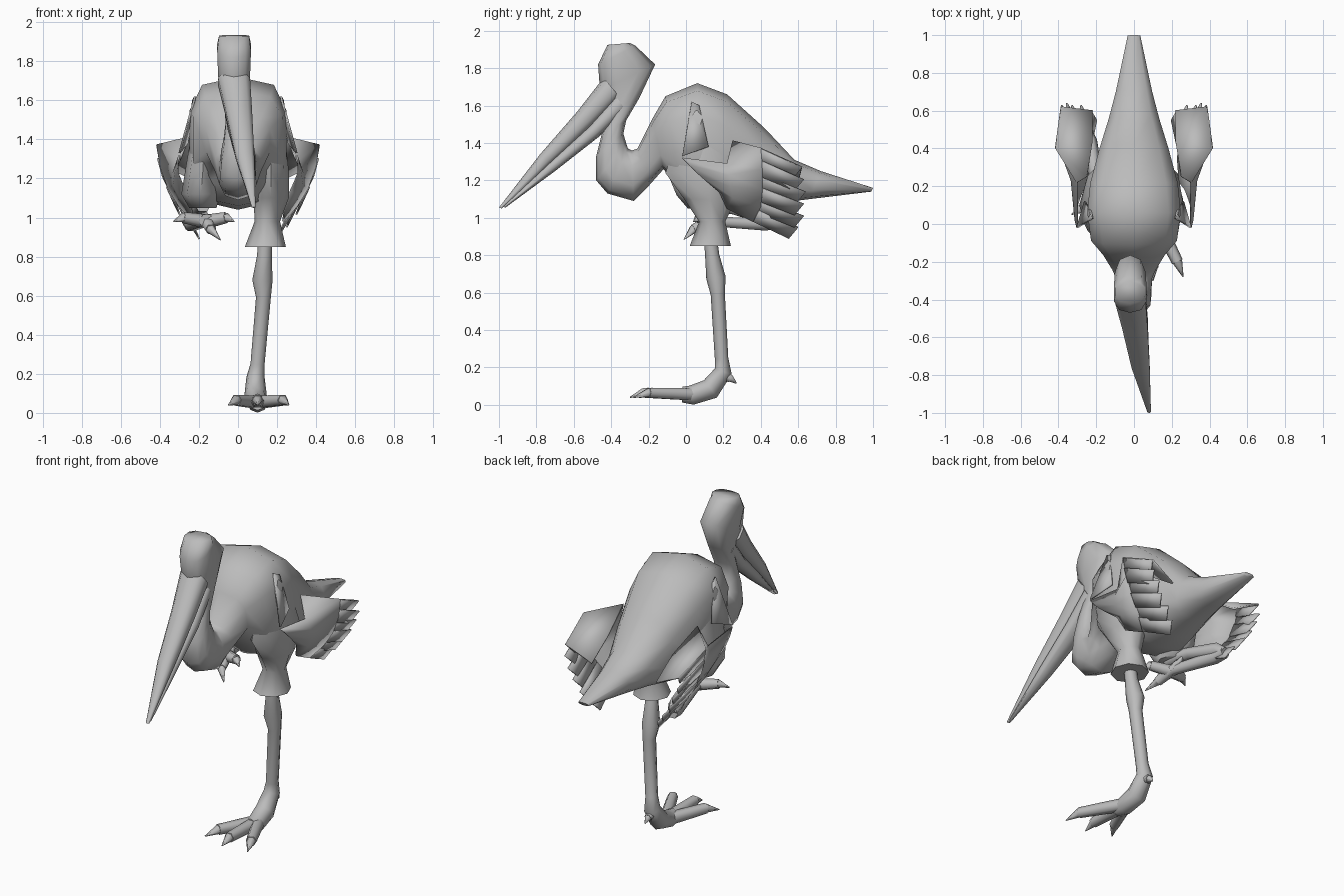
import bpy, bmesh, math
from mathutils import Vector

cube = bpy.data.objects.get("Cube")
if cube:
    bpy.data.objects.remove(cube)

grey = bpy.data.materials.new("plain_grey")
grey.use_nodes = True
COL = (0.5, 0.5, 0.5, 1)
grey.diffuse_color = COL
grey.node_tree.nodes["Principled BSDF"].inputs["Base Color"].default_value = COL


def make(name, bm, angle=70, thick=0):
    bmesh.ops.recalc_face_normals(bm, faces=bm.faces)
    me = bpy.data.meshes.new(name)
    bm.to_mesh(me)
    bm.free()
    me.materials.append(grey)
    ob = bpy.data.objects.new(name, me)
    bpy.context.collection.objects.link(ob)
    if thick:
        mod = ob.modifiers.new("thickness", "SOLIDIFY")
        mod.thickness, mod.offset = thick, 0
    bpy.ops.object.select_all(action="DESELECT")
    ob.select_set(True)
    bpy.context.view_layer.objects.active = ob
    bpy.ops.object.shade_smooth_by_angle(angle=math.radians(angle))


def skin(bm, rings):
    """Bridge successive rings of points and cap both ends."""
    vs = [[bm.verts.new(p) for p in r] for r in rings]
    n = len(vs[0])
    for a, b in zip(vs, vs[1:]):
        for i in range(n):
            bm.faces.new((a[i], a[(i + 1) % n], b[(i + 1) % n], b[i]))
    bm.faces.new(vs[0])
    bm.faces.new(vs[-1][::-1])


def section(x, y1, z1, y2, z2, w, power=0.8, n=10):
    """Rounded section hung between an upper and a lower outline point."""
    top, low = Vector((x, y1, z1)), Vector((x, y2, z2))
    mid, half = (top + low) / 2, (top - low) / 2
    ring = []
    for i in range(n):
        a = math.tau * i / n + math.pi / 2
        c, s = math.cos(a), math.sin(a)
        c = math.copysign(abs(c) ** power, c)
        s = math.copysign(abs(s) ** power, s)
        ring.append(mid + Vector((w * c, 0, 0)) + half * s)
    return ring


def tube(bm, path, n=6):
    """Tapered limb along (x, y, z, radius) points."""
    pts = [Vector(p[:3]) for p in path]
    rings = []
    for i, p in enumerate(pts):
        d = (pts[min(i + 1, len(pts) - 1)] - pts[max(i - 1, 0)]).normalized()
        u = Vector((1, 0, 0))
        u = (u - d * u.dot(d)).normalized()
        v = d.cross(u)
        r = path[i][3]
        rings.append([p + (u * math.cos(math.tau * k / n) + v * math.sin(math.tau * k / n)) * r
                      for k in range(n)])
    skin(bm, rings)


# Body, tail, curved neck and head as one continuous form
bm = bmesh.new()
skin(bm, [section(*r) for r in (
    (0, 1.0, 1.16, .99, 1.14, .035),
    (0, .72, 1.25, .66, 1.10, .10),
    (0, .58, 1.31, .50, 1.08, .14),
    (0, .42, 1.48, .34, 1.05, .19, .7),
    (0, .22, 1.66, .20, 1.04, .24, .65),
    (0, .06, 1.72, .06, 1.06, .255, .62),
    (0, -.11, 1.65, -.03, 1.15, .235, .65),
    (0, -.18, 1.53, -.12, 1.26, .17, .7),
    (0, -.26, 1.37, -.20, 1.17, .12),
    (0, -.29, 1.36, -.28, 1.09, .10),
    (0, -.31, 1.37, -.42, 1.13, .095),
    (0, -.32, 1.40, -.48, 1.20, .09),
    (0, -.335, 1.45, -.48, 1.33, .075),
    (0, -.32, 1.52, -.45, 1.45, .065),
    (-.01, -.25, 1.64, -.40, 1.58, .065),
    (-.02, -.165, 1.82, -.46, 1.68, .085),
    (-.02, -.27, 1.92, -.47, 1.82, .09),
    (-.02, -.30, 1.935, -.42, 1.925, .08))])
make("body_neck_head", bm, 85)

# Long bill in two halves with a narrow gap between them
for name, rows in (
    ("upper_bill", ((-.02, -.44, 1.75, -.35, 1.64, .085),
                    (.005, -.58, 1.57, -.50, 1.49, .07),
                    (.035, -.78, 1.34, -.72, 1.29, .05),
                    (.08, -1.0, 1.055, -.985, 1.05, .01))),
    ("lower_bill", ((-.01, -.38, 1.66, -.32, 1.57, .07),
                    (.01, -.52, 1.49, -.47, 1.43, .065),
                    (.04, -.74, 1.29, -.70, 1.25, .042),
                    (.08, -.98, 1.06, -.965, 1.055, .008)))):
    bm = bmesh.new()
    skin(bm, [section(*r) for r in rows])
    make(name, bm)

# Wings: arm strap, covering sheet, and separate flight feathers
STRAP = ((.22, .03, 1.62), (.23, .07, 1.60), (.30, -.02, 1.33), (.26, .12, 1.38))
LEAD = ((.30, -.02, 1.32), (.31, .02, 1.28), (.31, .07, 1.23), (.29, .13, 1.18), (.27, .18, 1.14))
ELBOW = ((.30, .22, 1.29), (.33, .23, 1.23), (.33, .24, 1.17), (.30, .25, 1.11), (.24, .22, 1.05))
MID = ((.415, .40, 1.37), (.395, .41, 1.26), (.355, .41, 1.15), (.30, .40, 1.06), (.23, .36, .98))
TIPS = ((.385, .62, 1.27), (.375, .63, 1.205), (.355, .64, 1.14),
        (.32, .63, 1.075), (.28, .63, 1.01), (.22, .60, .95))
INNER = ((.25, .25, 1.41), (.22, .44, 1.30), (.22, .60, 1.19))

for side, s in (("left", 1), ("right", -1)):
    def P(p):
        return Vector((p[0] * s, p[1], p[2]))

    bm = bmesh.new()
    a, b, c, d = [bm.verts.new(P(p)) for p in STRAP]
    bm.faces.new((a, b, d, c))
    cols = [[bm.verts.new(P(p)) for p in col] for col in (LEAD, ELBOW, MID)]
    for u, v in zip(cols, cols[1:]):
        for i in range(len(u) - 1):
            bm.faces.new((u[i], u[i + 1], v[i + 1], v[i]))
    # upper fold between the wing ridge and the flank
    ridge = cols[2][0]
    i0, i1, i2 = [bm.verts.new(P(p)) for p in INNER]
    tip = bm.verts.new(P(TIPS[0]))
    bm.faces.new((i0, cols[1][0], ridge))
    bm.faces.new((i0, i1, ridge))
    bm.faces.new((i1, i2, tip, ridge))
    make(side + "_wing", bm, 40, .01)

    bm = bmesh.new()
    n = len(TIPS)
    for k in range(n):
        ends = []
        for t in (max(k - .1, 0), min(k + 1.1, n)):
            f = t / n * (len(MID) - 1)
            i = min(int(f), len(MID) - 2)
            ends.append(P(MID[i]).lerp(P(MID[i + 1]), f - i))
        tip = P(TIPS[k])
        off = Vector((.008 * s * (k % 2), 0, 0))
        low = tip - Vector((.03 * s, .05, .06))
        bm.faces.new([bm.verts.new(p + off) for p in (ends[0], ends[1], low, tip)])
    make(side + "_flight_feathers", bm, 30, .008)


def level_ring(x, y, z, rx, ry, n=8):
    return [Vector((x + rx * math.cos(math.tau * k / n), y + ry * math.sin(math.tau * k / n), z))
            for k in range(n)]


# Feathered thighs, the standing one flaring at its hem
bm = bmesh.new()
skin(bm, [level_ring(*r) for r in (
    (.17, .10, 1.42, .07, .15), (.17, .11, 1.24, .09, .22), (.17, .13, 1.10, .09, .14),
    (.15, .14, .98, .065, .07), (.14, .13, .85, .105, .11))])
make("standing_thigh", bm)
bm = bmesh.new()
skin(bm, [level_ring(*r) for r in (
    (-.17, .10, 1.42, .07, .15), (-.18, .11, 1.24, .09, .21),
    (-.19, .10, 1.12, .10, .15), (-.18, .10, 1.05, .07, .09))])
make("folded_thigh", bm)

# Standing leg
bm = bmesh.new()
tube(bm, ((.14, .13, .90, .035), (.135, .14, .80, .038), (.125, .16, .68, .052),
          (.13, .17, .59, .038), (.10, .19, .25, .036), (.09, .20, .18, .047),
          (.09, .13, .085, .058), (.10, .03, .052, .052), (.10, -.02, .055, .042)), 8)
make("standing_leg", bm)


def foot(name, base, toes, r):
    """Toes from a common base, each ending in a thin claw."""
    bm = bmesh.new()
    for end, claw in toes:
        b, e = Vector(base), Vector(end)
        m = b.lerp(e, .55)
        tube(bm, ((*b, r), (*m, r * .9), (*e, r * .8)))
        tube(bm, ((*b.lerp(e, .9), r * .7), (*e, r * .7), (*claw, .003)))
    make(name, bm)


foot("standing_foot", (.10, .06, .055),
     (((-.01, -.18, .065), (-.05, -.25, .04)), ((.10, -.23, .065), (.10, -.30, .04)),
      ((.23, -.20, .065), (.26, -.28, .04))), .038)
foot("standing_hind_toe", (.09, .19, .16), (((.09, .24, .14), (.09, .27, .115)),), .03)

# Folded leg: shin runs back, shank returns forward under the wing
bm = bmesh.new()
tube(bm, ((-.18, .08, 1.07, .045), (-.20, .25, 1.05, .035), (-.24, .44, 1.0, .045),
          (-.25, .49, .97, .03)))
tube(bm, ((-.25, .49, .97, .035), (-.24, .42, .965, .038), (-.17, .15, .98, .03),
          (-.16, .08, .98, .04)))
make("folded_leg", bm)
foot("folded_foot", (-.16, .12, .98),
     (((-.28, .08, 1.0), (-.33, .05, .98)), ((-.14, .04, .94), (-.09, -.01, .885)),
      ((-.06, .07, 1.0), (-.02, .04, .98))), .036)
foot("folded_hind_toe", (-.16, .14, .98), (((-.17, .19, 1.01), (-.18, .22, 1.05)),), .028)
